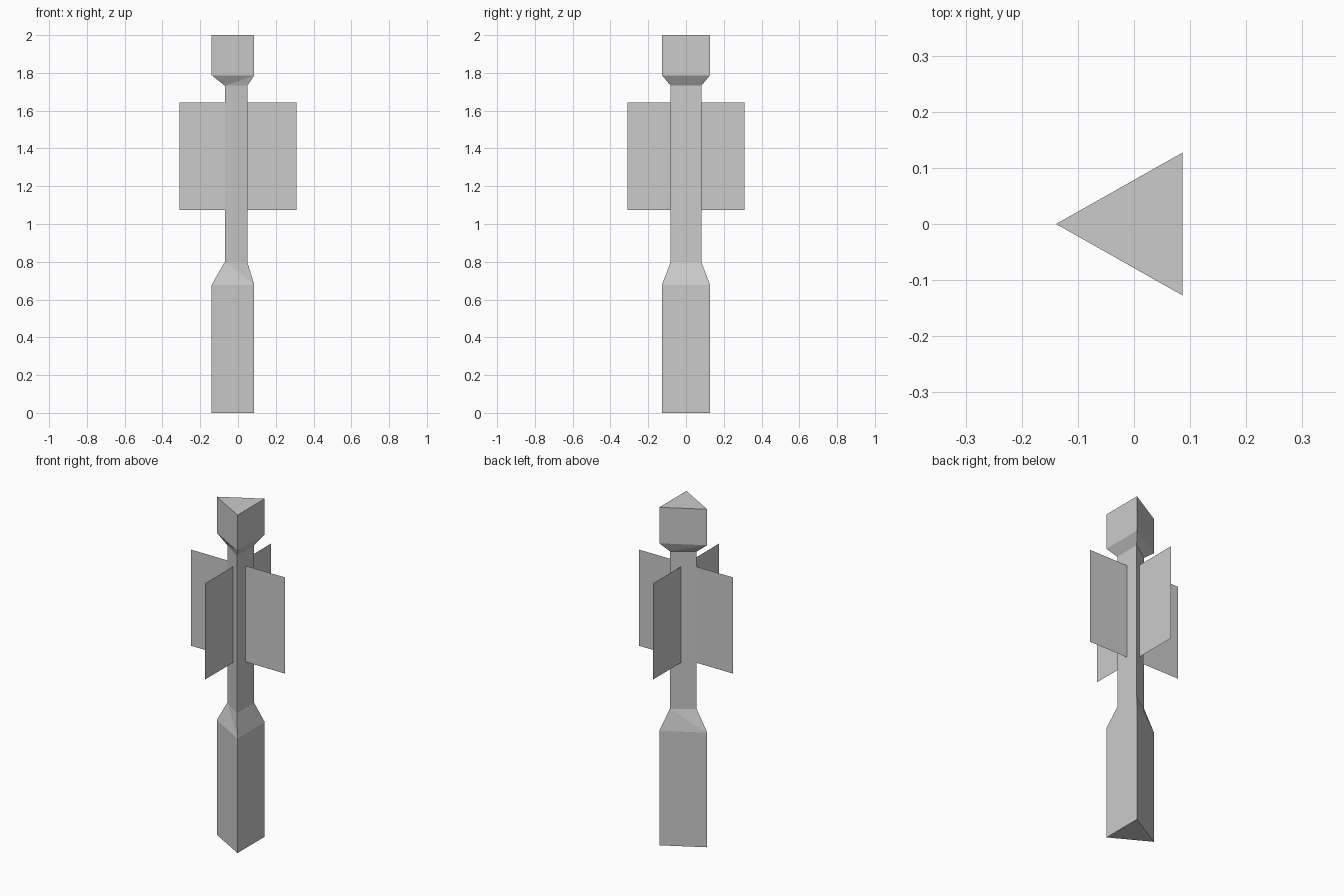
import bpy, bmesh

if "Cube" in bpy.data.objects:
    bpy.data.objects.remove(bpy.data.objects["Cube"])


def make_object(name, bm):
    mesh = bpy.data.meshes.new(name)
    bm.to_mesh(mesh)
    bm.free()
    obj = bpy.data.objects.new(name, mesh)
    bpy.context.collection.objects.link(obj)
    return obj


def triangle(back, front, half, z):
    """Triangular cross-section, counter-clockwise from above."""
    return [(back, 0, z), (front, -half, z), (front, half, z)]


WIDE = (-0.139, 0.086, 0.127)
THIN = (-0.07, 0.049, 0.081)

# Three-sided shaft: wide foot, thin neck, wide head
levels = [(WIDE, 0.0), (WIDE, 0.678), (THIN, 0.80),
          (THIN, 1.732), (WIDE, 1.787), (WIDE, 2.0)]
bm = bmesh.new()
rings = [[bm.verts.new(p) for p in triangle(*size, z)] for size, z in levels]
bm.faces.new(rings[0][::-1])
bm.faces.new(rings[-1])
for n, (low, high) in enumerate(zip(rings, rings[1:])):
    for i in range(3):
        j = (i + 1) % 3
        if n == 1:      # lower taper, split from the neck down to the foot
            bm.faces.new((low[i], low[j], high[i]))
            bm.faces.new((low[j], high[j], high[i]))
        elif n == 3:    # upper taper, split from the neck up to the head
            bm.faces.new((low[i], high[j], high[i]))
            bm.faces.new((low[i], low[j], high[j]))
        else:
            bm.faces.new((low[i], low[j], high[j], high[i]))
make_object("shaft", bm)

# Two crossed flat fins, passing through the neck
REACH, BOTTOM, TOP = 0.309, 1.073, 1.642
for name, dx, dy in (("fin_side", 1, 0), ("fin_front", 0, 1)):
    bm = bmesh.new()
    corners = [(-1, BOTTOM), (1, BOTTOM), (1, TOP), (-1, TOP)]
    bm.faces.new([bm.verts.new((s * dx * REACH, s * dy * REACH, z))
                  for s, z in corners])
    make_object(name, bm)
